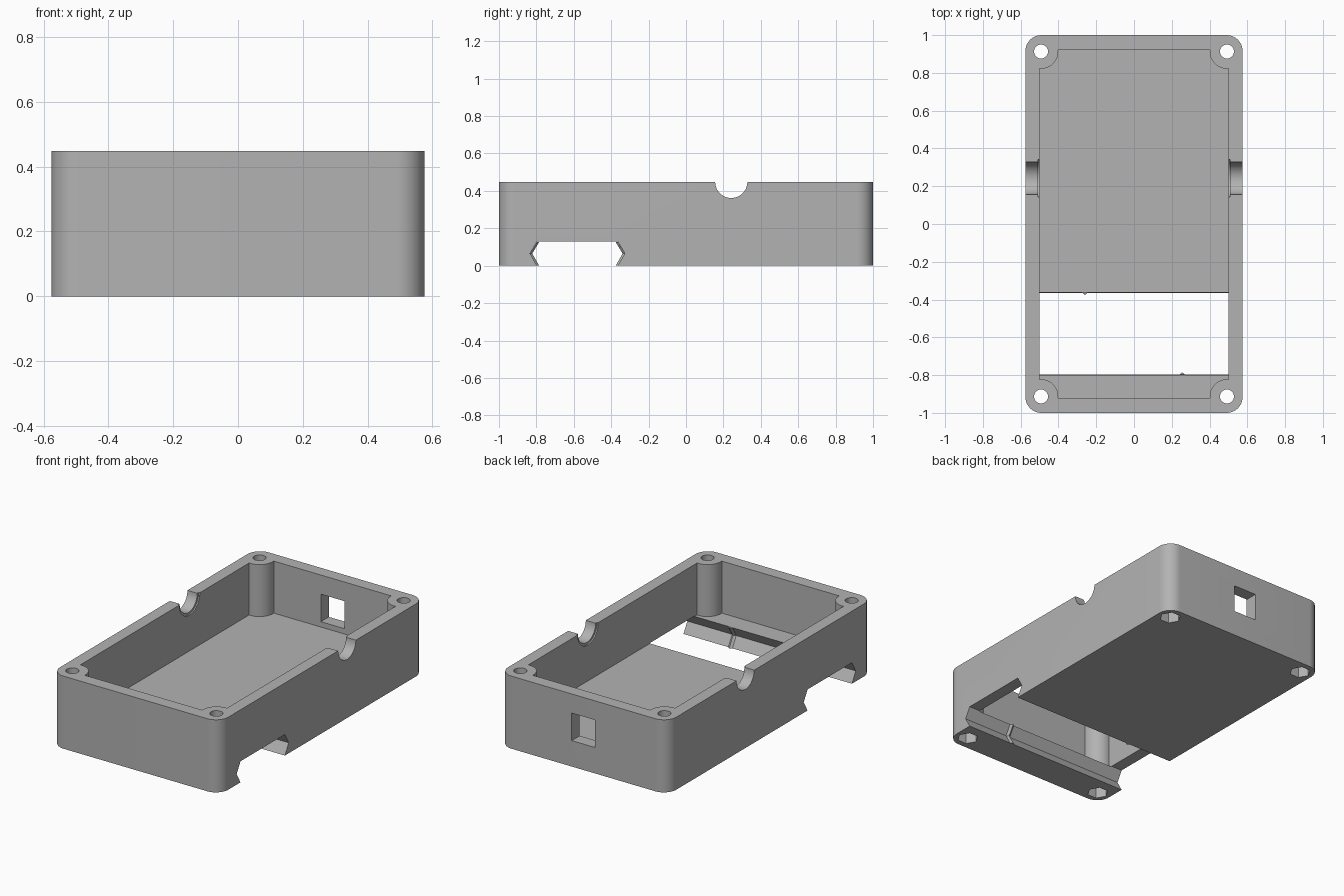
import bpy, bmesh, math
from mathutils import Matrix

cube = bpy.data.objects.get("Cube")
if cube:
    bpy.data.objects.remove(cube, do_unlink=True)

W, D, H = 0.575, 1.0, 0.448           # half width, half depth, height
IN_X, IN_Y, FLOOR = 0.50, 0.922, 0.127
HOLE_X, HOLE_Y, POST_R = 0.492, 0.913, 0.091
CORNERS = [(1, 1), (-1, 1), (-1, -1), (1, -1)]

grey = bpy.data.materials.new("plastic grey")
grey.use_nodes = True
grey.diffuse_color = (0.45, 0.45, 0.45, 1)
grey.node_tree.nodes["Principled BSDF"].inputs["Base Color"].default_value = (0.45, 0.45, 0.45, 1)


def prism(name, outline, start, end, axis="Z"):
    """Extrude a 2D outline along z (x, y), x (y, z) or y (z, x)."""
    turn = {"Z": lambda a, b, c: (a, b, c),
            "X": lambda a, b, c: (c, a, b),
            "Y": lambda a, b, c: (b, c, a)}[axis]
    bm = bmesh.new()
    rings = [[bm.verts.new(turn(a, b, c)) for a, b in outline] for c in (start, end)]
    n = len(outline)
    for i in range(n):
        j = (i + 1) % n
        bm.faces.new((rings[0][i], rings[0][j], rings[1][j], rings[1][i]))
    bm.faces.new(rings[0][::-1])
    bm.faces.new(rings[1])
    bmesh.ops.recalc_face_normals(bm, faces=bm.faces)
    mesh = bpy.data.meshes.new(name)
    bm.to_mesh(mesh)
    bm.free()
    mesh.materials.append(grey)
    obj = bpy.data.objects.new(name, mesh)
    bpy.context.collection.objects.link(obj)
    return obj


def arc(cx, cy, r, a0, a1, n):
    angles = [math.radians(a0 + (a1 - a0) * i / n) for i in range(n + 1)]
    return [(cx + r * math.cos(a), cy + r * math.sin(a)) for a in angles]


def circle(cx, cy, r, n):
    return arc(cx, cy, r, 0, 360, n)[:-1]


def four_corners(points):
    """Repeat one corner's points in all quadrants as a closed outline."""
    out = []
    for sx, sy in CORNERS:
        ordered = points if sx * sy > 0 else points[::-1]
        out += [(x * sx, y * sy) for x, y in ordered]
    return out


def cut(target, cutter):
    cutter.hide_render = True
    mod = target.modifiers.new("cut", "BOOLEAN")
    mod.operation = "DIFFERENCE"
    mod.solver = "EXACT"
    mod.object = cutter
    bpy.context.view_layer.objects.active = target
    bpy.ops.object.modifier_apply(modifier=mod.name)
    bpy.data.objects.remove(cutter, do_unlink=True)


# Outer shell with rounded vertical corners
R = 0.085
shell = prism("enclosure_body", four_corners(arc(W - R, D - R, R, 0, 90, 12)), 0, H)

# Inner cavity, leaving round screw posts in the corners
a_side = math.degrees(math.acos((IN_X - HOLE_X) / POST_R))
a_end = 180 - math.degrees(math.asin((IN_Y - HOLE_Y) / POST_R))
cavity = four_corners(arc(HOLE_X, HOLE_Y, POST_R, -a_side, a_end - 360, 16))
cut(shell, prism("cavity_cutter", cavity, FLOOR, H + 0.1))

# Screw holes with hexagonal nut pockets underneath
for sx, sy in CORNERS:
    x, y = sx * HOLE_X, sy * HOLE_Y
    cut(shell, prism("screw_cutter", circle(x, y, 0.037, 32), -0.1, H + 0.1))
    cut(shell, prism("nut_cutter", circle(x, y, 0.061, 6), -0.1, 0.08))

# Crosswise rail slot with V-shaped sides
Y0, Y1, FLARE, TOP = -0.797, -0.364, 0.037, 0.13
MID = TOP / 2
slot = [(Y0, -0.05), (Y0, 0), (Y0 - FLARE, MID), (Y0, TOP),
        (Y1, TOP), (Y1 + FLARE, MID), (Y1, 0), (Y1, -0.05)]
cut(shell, prism("slot_cutter", slot, -0.7, 0.7, "X"))

# Cable notches in the side walls, with a shallow inner recess
NOTCH_Y = 0.242
cut(shell, prism("notch_cutter", circle(NOTCH_Y, H, 0.086, 48), -0.7, 0.7, "X"))
cut(shell, prism("recess_cutter", circle(NOTCH_Y, H, 0.1, 48), -0.508, 0.508, "X"))

# Square window in the back wall
window = [(0.16, -0.08), (0.33, -0.08), (0.33, 0.08), (0.16, 0.08)]
cut(shell, prism("window_cutter", window, 0.85, 1.1, "Y"))

# Small snap ridges following the slot sides
for name, x, edge, d in (("front_ridge", 0.255, Y0, 1), ("rear_ridge", -0.26, Y1, -1)):
    bm = bmesh.new()
    rows = []
    for z, back in ((0, 0), (MID, FLARE), (FLOOR, 0)):
        y = edge - d * back
        rows.append([bm.verts.new(p) for p in
                     ((x - 0.014, y, z), (x, y + d * 0.012, z), (x + 0.014, y, z))])
    for lo, hi in zip(rows, rows[1:]):
        for i in range(3):
            j = (i + 1) % 3
            bm.faces.new((lo[i], lo[j], hi[j], hi[i]))
    bm.faces.new(rows[0])
    bm.faces.new(rows[-1])
    bmesh.ops.recalc_face_normals(bm, faces=bm.faces)
    mesh = bpy.data.meshes.new(name)
    bm.to_mesh(mesh)
    bm.free()
    mesh.materials.append(grey)
    bpy.context.collection.objects.link(bpy.data.objects.new(name, mesh))

# Smooth the rounded walls while keeping hard edges
bpy.ops.object.select_all(action="DESELECT")
shell.select_set(True)
bpy.context.view_layer.objects.active = shell
bpy.ops.object.shade_smooth_by_angle(angle=math.radians(30))
